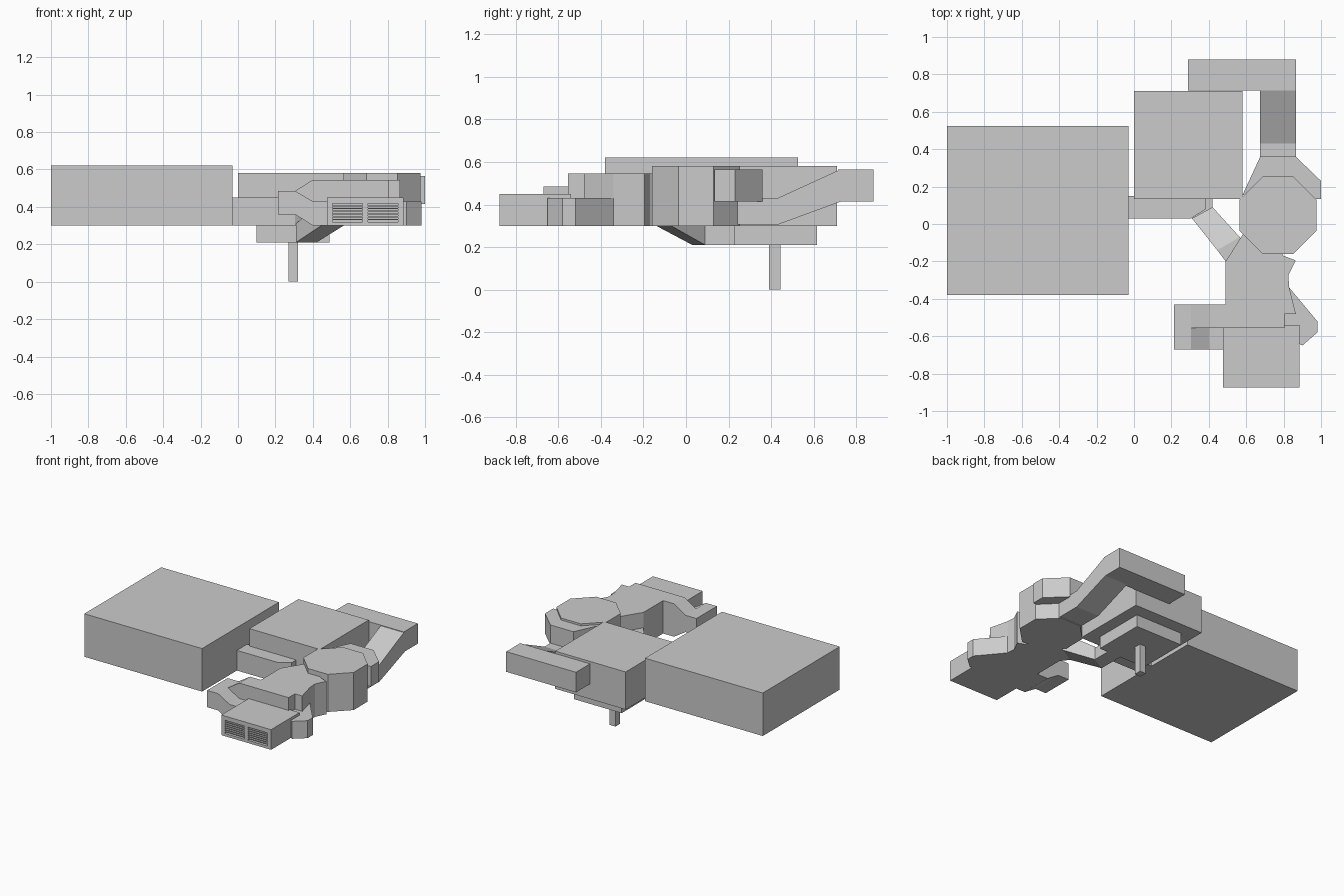
import bpy, bmesh
from mathutils import Vector


def loft(name, rings):
    """Solid through matching rings of 3D points, capped at both ends."""
    bm = bmesh.new()
    vs = [[bm.verts.new(p) for p in r] for r in rings]
    n = len(rings[0])
    bm.faces.new(vs[0])
    bm.faces.new(vs[-1])
    for a, b in zip(vs, vs[1:]):
        for i in range(n):
            j = (i + 1) % n
            bm.faces.new((a[i], a[j], b[j], b[i]))
    bmesh.ops.recalc_face_normals(bm, faces=bm.faces)
    me = bpy.data.meshes.new(name)
    bm.to_mesh(me)
    bm.free()
    ob = bpy.data.objects.new(name, me)
    bpy.context.collection.objects.link(ob)
    return ob


def plan(name, pts, z0, z1):
    """Top-view outline raised from z0 to z1."""
    return loft(name, [[(x, y, z) for x, y in pts] for z in (z0, z1)])


def box(name, x0, x1, y0, y1, z0, z1):
    return plan(name, [(x0, y0), (x1, y0), (x1, y1), (x0, y1)], z0, z1)


def side(name, pts, x0, x1):
    """Side-view (y, z) outline swept along x."""
    return loft(name, [[(x, y, z) for y, z in pts] for x in (x0, x1)])


def front(name, pts, y0, y1):
    """Front-view (x, z) outline swept along y."""
    return loft(name, [[(x, y, z) for x, z in pts] for y in (y0, y1)])


# Main housings, lower tray and drain leg
box("large_housing", -1.0, -0.03, -0.38, 0.525, 0.30, 0.62)
box("middle_housing", 0.0, 0.58, 0.135, 0.71, 0.30, 0.58)
box("lower_tray", 0.10, 0.49, 0.225, 0.615, 0.21, 0.30)
box("drain_leg", 0.27, 0.32, 0.39, 0.445, 0.0, 0.21)

# Link duct from the large housing
plan("link_duct", [(-0.03, 0.03), (0.305, 0.03), (0.385, 0.08),
                   (0.385, 0.15), (-0.03, 0.15)], 0.30, 0.45)

# Sloping duct rising from under the middle housing to the body
plan("slope_duct_base", [(0.31, 0.03), (0.42, 0.09), (0.42, 0.225), (0.31, 0.225)], 0.21, 0.30)
stations = [((0.31, 0.03), (0.42, 0.09), 0.21, 0.31),
            ((0.445, -0.14), (0.565, -0.07), 0.30, 0.43),
            ((0.49, -0.20), (0.60, -0.12), 0.30, 0.43)]
loft("slope_duct", [[(*a, z0), (*b, z0), (*b, z1), (*a, z1)] for a, b, z0, z1 in stations])

# Octagonal fan drum
cx, cy, r, c = 0.77, 0.047, 0.207, 0.082
plan("fan_drum", [(cx - c, cy - r), (cx + c, cy - r), (cx + r, cy - c), (cx + r, cy + c),
                  (cx + c, cy + r), (cx - c, cy + r), (cx - r, cy + c), (cx - r, cy - c)],
     0.30, 0.58)

# Collar and rear ramp duct
plan("drum_collar", [(0.58, 0.155), (0.675, 0.36), (0.865, 0.36), (1.0, 0.23),
                     (1.0, 0.135), (0.80, 0.135)], 0.415, 0.565)
side("rear_ramp_duct", [(0.23, 0.305), (0.43, 0.305), (0.73, 0.415), (0.80, 0.415),
                        (0.80, 0.565), (0.725, 0.565), (0.43, 0.43), (0.23, 0.43)],
     0.675, 0.865)
box("rear_outlet", 0.29, 0.865, 0.715, 0.88, 0.415, 0.565)

# Front body joining the drum
plan("front_body", [(0.49, -0.20), (0.585, -0.05), (0.75, -0.10), (0.80, -0.17),
                    (0.865, -0.195), (0.825, -0.275), (0.83, -0.34), (0.865, -0.48),
                    (0.805, -0.48), (0.805, -0.555), (0.49, -0.555)], 0.30, 0.545)

# Left outlet: rear half climbs to the body, front half drops to the vent box
front("left_duct_upper", [(0.215, 0.36), (0.305, 0.36), (0.40, 0.30), (0.49, 0.30),
                          (0.49, 0.545), (0.40, 0.545), (0.305, 0.485), (0.215, 0.485)],
      -0.555, -0.43)
front("left_duct_lower", [(0.215, 0.36), (0.305, 0.36), (0.40, 0.30), (0.49, 0.30),
                          (0.49, 0.43), (0.40, 0.43), (0.305, 0.485), (0.215, 0.485)],
      -0.67, -0.555)

# Right outlet
plan("right_outlet", [(0.70, -0.34), (0.83, -0.34), (0.98, -0.52), (0.98, -0.58),
                      (0.90, -0.65), (0.75, -0.56)], 0.30, 0.43)

# Vent box with two recessed grilles
vent = box("vent_box", 0.475, 0.885, -0.875, -0.54, 0.30, 0.45)
for i, (x0, x1) in enumerate([(0.505, 0.665), (0.695, 0.855)]):
    cut = box("grille_cutter", x0, x1, -0.90, -0.855, 0.32, 0.418)
    cut.hide_render = True
    cut.hide_set(True)
    m = vent.modifiers.new("grille_recess", "BOOLEAN")
    m.operation, m.solver, m.object = "DIFFERENCE", "EXACT", cut
    for k in range(6):
        z = 0.330 + k * 0.0145
        box("grille_slat", x0, x1, -0.872, -0.854, z, z + 0.006)
